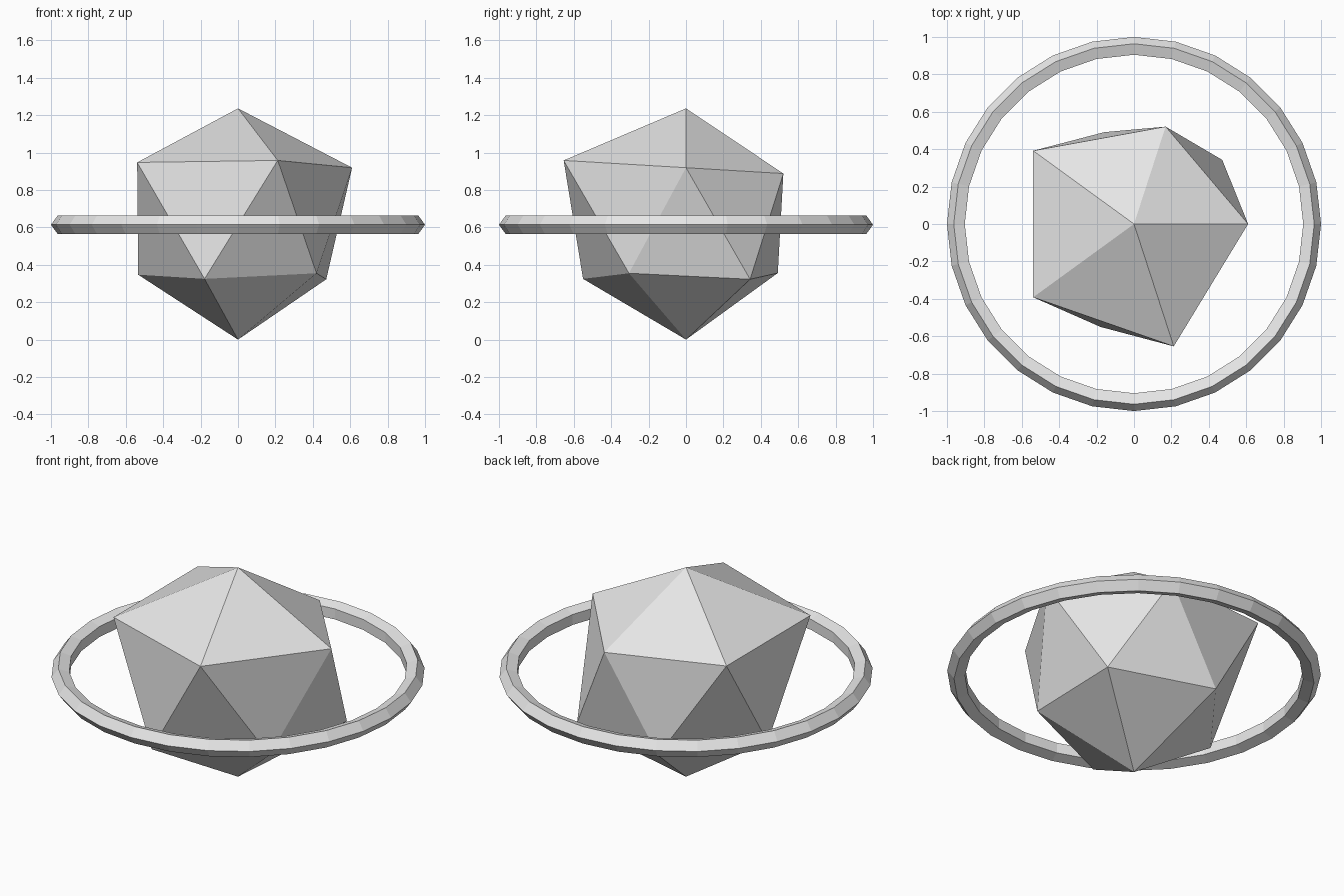
import bpy
import bmesh
from math import atan, cos, pi, sin
from mathutils import Vector

default = bpy.data.objects.get("Cube")
if default:
    bpy.data.objects.remove(default, do_unlink=True)

CENTRE = Vector((0, 0, 0.614))
LATITUDE = atan(0.5)

grey = bpy.data.materials.new("light grey")
grey.use_nodes = True
grey.diffuse_color = (0.8, 0.8, 0.8, 1)
grey.node_tree.nodes["Principled BSDF"].inputs["Base Color"].default_value = (0.8, 0.8, 0.8, 1)


def direction(degrees, latitude):
    a = degrees * pi / 180
    return Vector((cos(a) * cos(latitude), sin(a) * cos(latitude), sin(latitude)))


# Rocky planet: an icosahedron with each corner pushed to its own radius
bm = bmesh.new()
top = bm.verts.new((0, 0, 0.622))
bottom = bm.verts.new((0, 0, -CENTRE.z))
upper = [bm.verts.new(direction(72 * i, LATITUDE) * r)
         for i, r in enumerate((0.682, 0.612, 0.745, 0.745, 0.769))]
lower = [bm.verts.new(direction(72 * i + 36, -LATITUDE) * r)
         for i, r in enumerate((0.652, 0.577, 0.597, 0.647, 0.58))]
# The two western upper corners share one radius
for i in (2, 3):
    upper[i].co = direction(72 * i, LATITUDE) * 0.745
for i in range(5):
    j = (i + 1) % 5
    bm.faces.new((top, upper[i], upper[j]))
    bm.faces.new((upper[i], lower[i], upper[j]))
    bm.faces.new((lower[i], lower[j], upper[j]))
    bm.faces.new((bottom, lower[j], lower[i]))
bmesh.ops.recalc_face_normals(bm, faces=bm.faces)
mesh = bpy.data.meshes.new("planet")
bm.to_mesh(mesh)
bm.free()
planet = bpy.data.objects.new("planet", mesh)
planet.location = CENTRE
bpy.context.collection.objects.link(planet)

# Thin flat-shaded ring with a five-sided section
bpy.ops.mesh.primitive_torus_add(major_segments=28, minor_segments=5,
                                 major_radius=0.9474, minor_radius=0.0526,
                                 location=CENTRE)
ring = bpy.context.object
ring.name = "planet_ring"

for part in (planet, ring):
    part.data.materials.append(grey)
    part.data.shade_flat()
